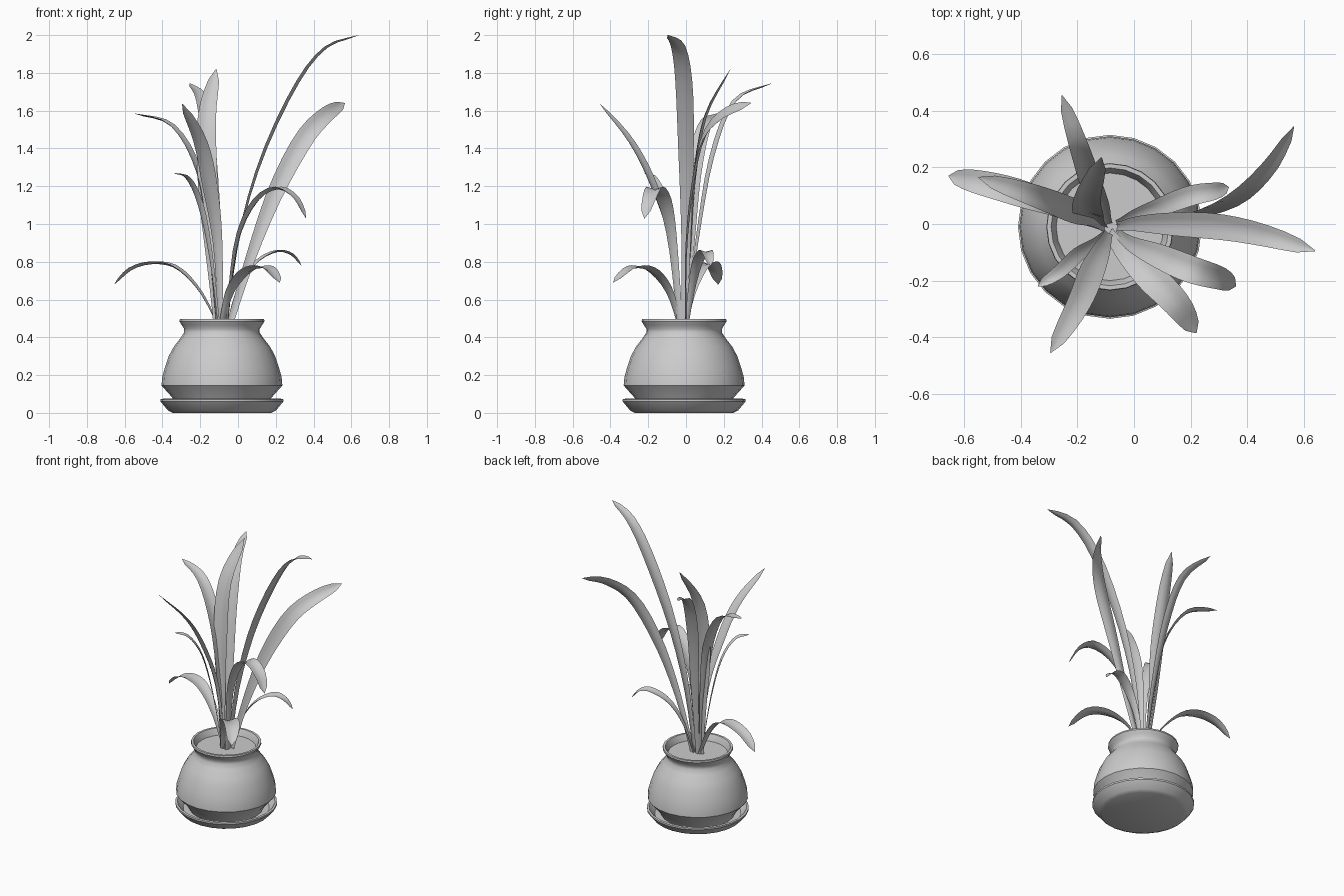
import bpy, bmesh, math
from mathutils import Vector, Matrix

cube = bpy.data.objects.get("Cube")
if cube:
    bpy.data.objects.remove(cube, do_unlink=True)

POT_CENTRE = Vector((-.085, -.01, 0))
UP = Vector((0, 0, 1))


def make_material(name, colour):
    mat = bpy.data.materials.new(name)
    mat.use_nodes = True
    mat.diffuse_color = colour
    mat.node_tree.nodes["Principled BSDF"].inputs["Base Color"].default_value = colour
    return mat


grey = make_material("plain grey", (.6, .6, .6, 1))


def finish(name, bm, angle):
    """Turn a bmesh into a smooth-shaded object."""
    mesh = bpy.data.meshes.new(name)
    bm.to_mesh(mesh)
    bm.free()
    mesh.materials.append(grey)
    obj = bpy.data.objects.new(name, mesh)
    bpy.context.collection.objects.link(obj)
    bpy.ops.object.select_all(action='DESELECT')
    obj.select_set(True)
    bpy.context.view_layer.objects.active = obj
    bpy.ops.object.shade_smooth_by_angle(angle=math.radians(angle))
    return obj


def lathe(name, profile, sides=24):
    """Spin a (radius, height) profile about the pot axis."""
    bm = bmesh.new()
    verts = [bm.verts.new(POT_CENTRE + Vector((r, 0, z))) for r, z in profile]
    edges = [bm.edges.new(pair) for pair in zip(verts, verts[1:])]
    bmesh.ops.spin(bm, geom=verts + edges, cent=POT_CENTRE, axis=UP,
                   angle=math.tau, steps=sides, use_merge=True)
    bmesh.ops.remove_doubles(bm, verts=bm.verts, dist=.0005)
    bmesh.ops.recalc_face_normals(bm, faces=bm.faces)
    return finish(name, bm, 35)


def spline(points, t):
    """Smooth curve through the points, t from 0 to 1."""
    last = len(points) - 1
    i = min(int(t * last), last - 1)
    u = t * last - i
    b, c = points[i], points[i + 1]
    a = points[i - 1] if i > 0 else b * 2 - c
    d = points[i + 2] if i + 2 <= last else c * 2 - b
    return (b * 2 + (c - a) * u + (a * 2 - b * 5 + c * 4 - d) * u ** 2
            + (b * 3 - a - c * 3 + d) * u ** 3) / 2


def leaf(name, width, *path, roll=0, rows=16):
    """Creased strap leaf that widens past the middle and ends in a point."""
    points = [Vector(p) for p in path]
    heading = points[-1] - points[0]
    across = UP.cross(heading).normalized()
    bm = bmesh.new()
    previous = None
    for row in range(rows + 1):
        t = row / rows
        centre = spline(points, t)
        tangent = (spline(points, min(t + .02, 1)) - spline(points, max(t - .02, 0))).normalized()
        side = (across - tangent * across.dot(tangent)).normalized()
        side = Matrix.Rotation(math.radians(roll), 3, tangent) @ side
        normal = tangent.cross(side)
        grow = min(t / .6, 1)
        half = width / 2 * (.35 + .65 * grow * grow * (3 - 2 * grow)) * math.sqrt(max(1 - t ** 5, .001))
        strip = [bm.verts.new(centre + side * half * s + normal * half * .3 * (abs(s) - .5))
                 for s in (-1, -.5, 0, .5, 1)]
        if previous:
            for k in range(4):
                bm.faces.new((previous[k + 1], previous[k], strip[k], strip[k + 1]))
        previous = strip
    return finish(name, bm, 60)


# Saucer, pot and soil
lathe("saucer", [(0, 0), (.26, 0), (.285, .012), (.325, .06), (.325, .072), (.312, .075),
                 (.275, .03), (0, .03)])
lathe("pot", [(0, .032), (.235, .032), (.262, .08), (.32, .145), (.316, .19), (.302, .24),
              (.282, .3), (.255, .35), (.22, .395), (.2, .425), (.2, .445), (.213, .465),
              (.225, .485), (.223, .496), (.208, .496), (.195, .47), (.188, .445)])
lathe("soil", [(0, .452), (.193, .452)])

# Tall leaves
leaf("tallest_leaf", .095, (-.06, -.01, .45), (0, 0, .9), (.12, 0, 1.33),
     (.3, -.01, 1.72), (.46, -.04, 1.93), (.64, -.095, 2))
leaf("tall_left_leaf", .105, (-.05, 0, .45), (.07, 0, .83), (.2, .03, 1.17),
     (.35, .09, 1.45), (.47, .2, 1.58), (.565, .345, 1.64), roll=60)
leaf("tall_back_leaf", .11, (-.11, -.01, .45), (-.14, .02, .85), (-.16, .04, 1.2),
     (-.165, .1, 1.56), (-.115, .235, 1.82))
leaf("arching_back_leaf", .08, (-.09, 0, .45), (-.11, .06, .9), (-.15, .14, 1.35),
     (-.19, .26, 1.65), (-.255, .455, 1.745))
leaf("tall_right_leaf", .09, (-.11, -.01, .45), (-.15, .02, .88), (-.21, .045, 1.27),
     (-.35, .1, 1.52), (-.55, .165, 1.585))
leaf("tall_front_leaf", .095, (-.09, -.03, .45), (-.11, -.08, .9), (-.15, -.17, 1.19),
     (-.2, -.29, 1.43), (-.295, -.455, 1.635))
leaf("slim_front_leaf", .055, (-.1, -.03, .45), (-.145, -.07, .83), (-.2, -.11, 1.1),
     (-.265, -.17, 1.24), (-.34, -.22, 1.27))

# Low drooping leaves
leaf("drooping_front_left_leaf", .1, (-.06, -.03, .45), (-.01, -.07, .88), (.08, -.11, 1.1),
     (.2, -.16, 1.19), (.3, -.19, 1.14), (.36, -.22, 1.03))
leaf("low_front_leaf", .11, (-.09, -.03, .45), (-.04, -.09, .64), (.05, -.18, .75),
     (.15, -.28, .77), (.22, -.385, .69))
leaf("low_left_leaf", .075, (-.06, 0, .45), (0, .03, .65), (.09, .06, .79),
     (.2, .1, .855), (.28, .115, .84), (.335, .13, .78))
leaf("low_right_leaf", .1, (-.1, -.01, .45), (-.2, .03, .64), (-.32, .08, .765),
     (-.44, .12, .795), (-.56, .15, .765), (-.655, .17, .68))
